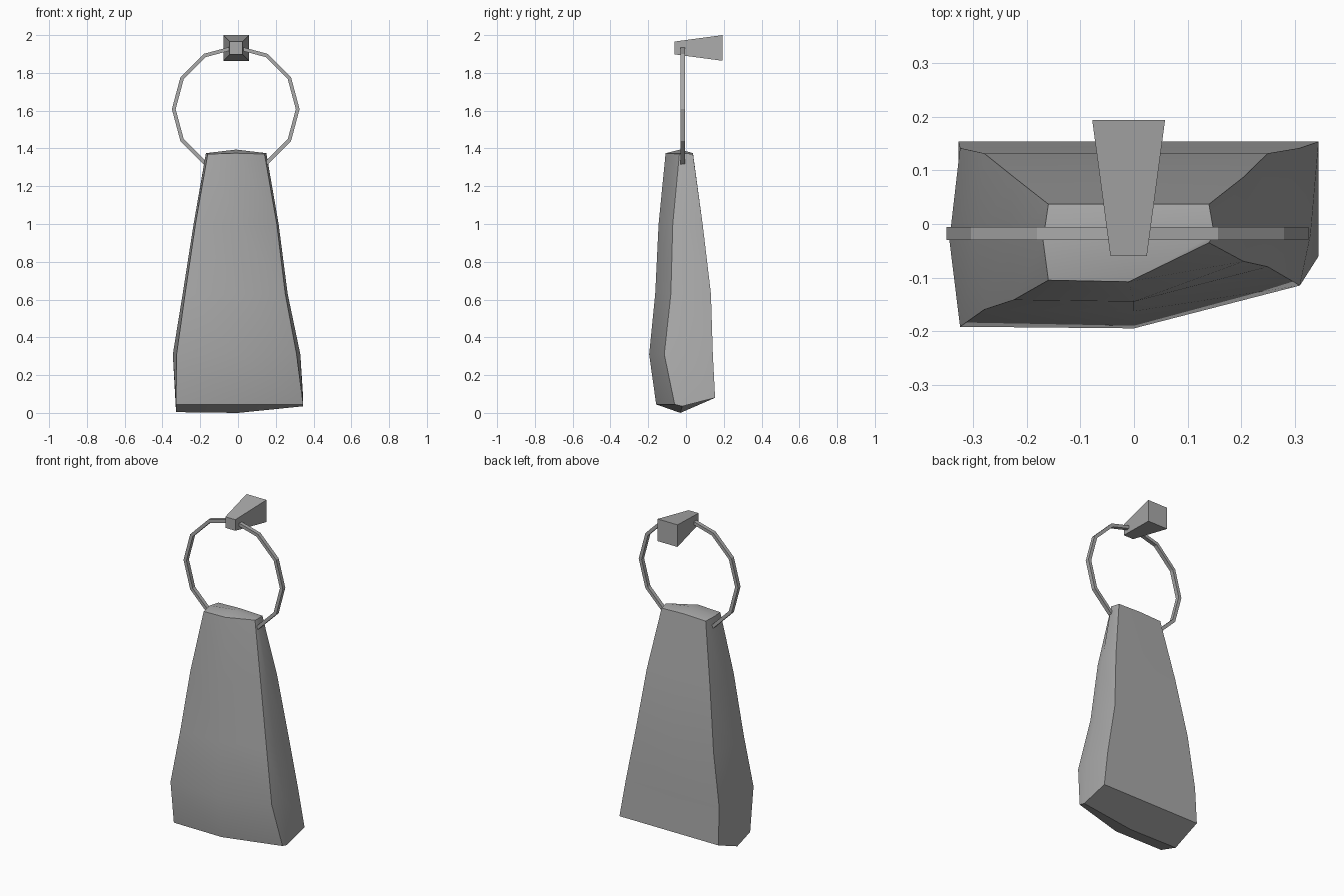
import bpy, bmesh, math

if "Cube" in bpy.data.objects:
    bpy.data.objects.remove(bpy.data.objects["Cube"], do_unlink=True)

# Single flat grey
grey = bpy.data.materials.new("soft grey")
grey.use_nodes = True
colour = (0.4, 0.4, 0.4, 1)
grey.diffuse_color = colour
grey.node_tree.nodes["Principled BSDF"].inputs["Base Color"].default_value = colour

CENTRE_X = -0.01
RING_Y = -0.018


def finish(name, bm, angle=None):
    """Turn a bmesh into a named, shaded object."""
    bmesh.ops.recalc_face_normals(bm, faces=bm.faces[:])
    mesh = bpy.data.meshes.new(name)
    bm.to_mesh(mesh)
    bm.free()
    mesh.materials.append(grey)
    obj = bpy.data.objects.new(name, mesh)
    bpy.context.collection.objects.link(obj)
    if angle is not None:
        bpy.ops.object.select_all(action='DESELECT')
        obj.select_set(True)
        bpy.context.view_layer.objects.active = obj
        bpy.ops.object.shade_smooth_by_angle(angle=math.radians(angle))
    return obj


def bridge(bm, a, b):
    """Join two equal closed loops of vertices with quads."""
    for i in range(len(a)):
        j = (i + 1) % len(a)
        bm.faces.new((a[i], a[j], b[j], b[i]))


def fan(bm, loop, tip):
    """Close a loop with quads that meet at a middle vertex."""
    n = len(loop)
    for i in range(1, n, 2):
        bm.faces.new((loop[i], loop[(i + 1) % n], loop[(i + 2) % n], tip))


# Towel: height, left x, right x, front y, right front y, back y, side bulge
levels = [
    (1.37, -0.16, 0.14, -0.105, -0.035, 0.037, 0.010),
    (1.00, -0.225, 0.205, -0.142, -0.07, 0.088, 0.010),
    (0.63, -0.28, 0.25, -0.16, -0.08, 0.132, 0.013),
    (0.31, -0.325, 0.31, -0.192, -0.115, 0.142, 0.020),
    (0.045, -0.328, 0.345, -0.155, -0.06, 0.154, 0.000),
]
bm = bmesh.new()
loops = []
for k, (z, left, right, front, corner, back, bulge) in enumerate(levels):
    hem = k == len(levels) - 1
    top = k == 0
    back_z = z + 0.035 if hem else z
    left_z = 0.004 if hem else z + 0.005 * top
    right_z = 0.035 if hem else z + 0.005 * top
    middle = -0.01 if top else 0.0
    points = [
        (left, front, z), (middle, front - 0.003, z + 0.005 * top),
        (right, corner, z), (right + bulge, -0.02, right_z),
        (right, back, back_z), (middle, back, back_z + 0.005 * top),
        (left, back, back_z), (left - bulge, -0.03, left_z),
    ]
    loops.append([bm.verts.new(p) for p in points])
for upper, lower in zip(loops, loops[1:]):
    bridge(bm, upper, lower)
fan(bm, loops[0], bm.verts.new((CENTRE_X, -0.03, 1.394)))
fan(bm, loops[-1], bm.verts.new((0, -0.03, 0)))
finish("towel", bm, 30)

# Ring: twelve straight segments with a square section
bm = bmesh.new()
sections = []
for i in range(12):
    a = math.tau * i / 12
    sections.append([
        bm.verts.new((CENTRE_X - 0.002 + r * math.cos(a), RING_Y + y, 1.608 + r * math.sin(a)))
        for r, y in ((0.318, -0.012), (0.338, -0.012), (0.338, 0.012), (0.318, 0.012))
    ])
for i, section in enumerate(sections):
    bridge(bm, section, sections[(i + 1) % 12])
finish("hanging_ring", bm)

# Wall mount: square block widening towards the wall
bm = bmesh.new()
ends = []
for y, half in ((-0.06, 0.034), (0.194, 0.068)):
    ends.append([
        bm.verts.new((CENTRE_X + sx * half, y, 1.932 + sz * half))
        for sx, sz in ((-1, -1), (1, -1), (1, 1), (-1, 1))
    ])
    bm.faces.new(ends[-1])
bridge(bm, *ends)
finish("wall_mount", bm)
